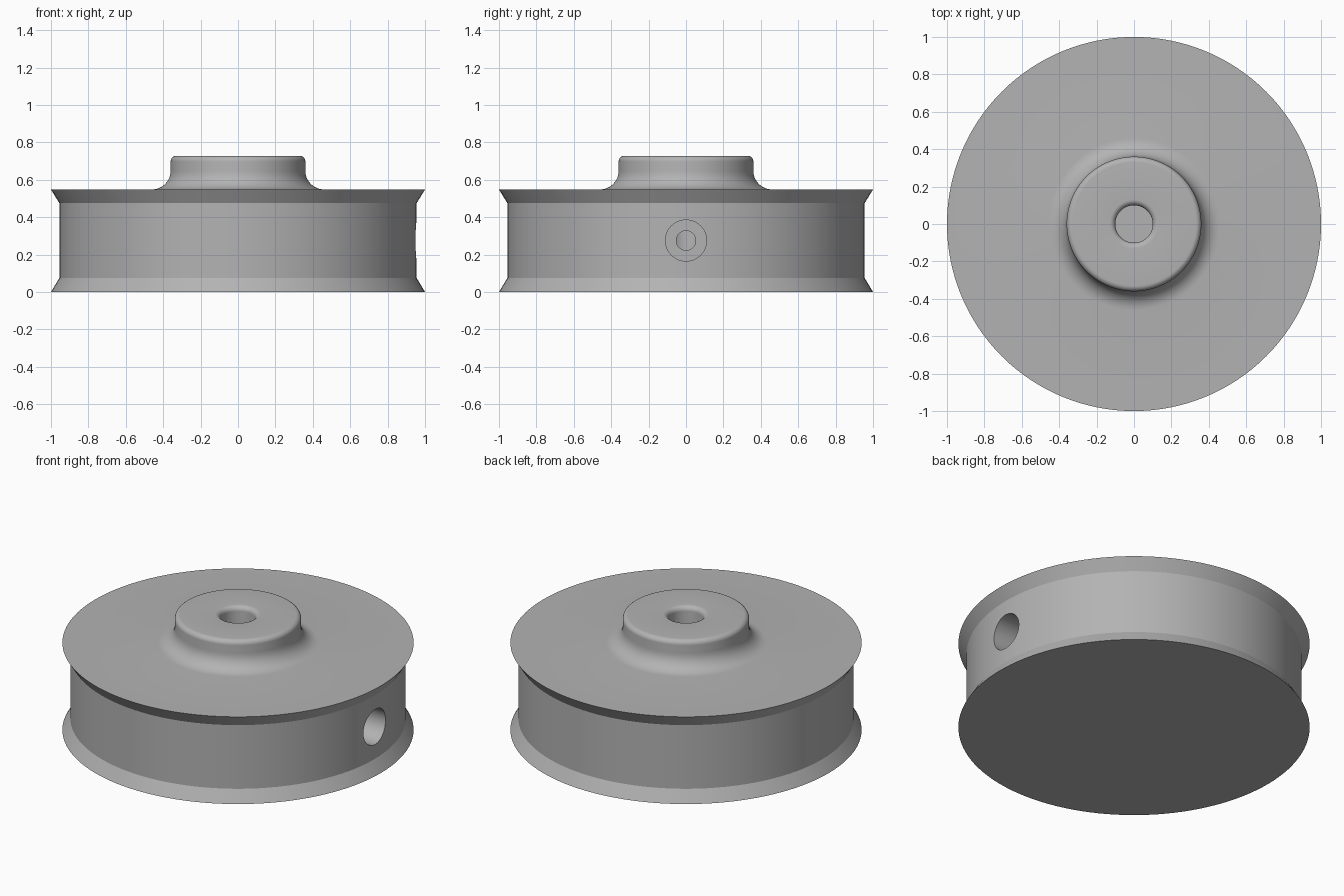
import bpy, bmesh
from math import radians, cos, sin, tau
from mathutils import Matrix, Vector

cube = bpy.data.objects.get("Cube")
if cube:
    bpy.data.objects.remove(cube, do_unlink=True)

steel = bpy.data.materials.new("plain grey")
steel.use_nodes = True
GREY = (0.45, 0.45, 0.45, 1)
steel.diffuse_color = GREY
steel.node_tree.nodes["Principled BSDF"].inputs["Base Color"].default_value = GREY


def arc(cx, cz, r, start, end, steps=8):
    """Points of a rounded corner in the profile."""
    angles = [radians(start + (end - start) * i / steps) for i in range(steps + 1)]
    return [(cx + r * cos(a), cz + r * sin(a)) for a in angles]


def lathe(name, profile, segments, matrix=Matrix()):
    """Spin a profile that starts and ends on the z axis into a closed solid."""
    bm = bmesh.new()
    verts = [bm.verts.new((r, 0, z)) for r, z in profile]
    edges = [bm.edges.new(pair) for pair in zip(verts, verts[1:])]
    bmesh.ops.spin(bm, geom=verts + edges, cent=(0, 0, 0), axis=(0, 0, 1),
                   angle=tau, steps=segments, use_duplicate=False)
    bmesh.ops.remove_doubles(bm, verts=bm.verts, dist=1e-5)
    bmesh.ops.recalc_face_normals(bm, faces=bm.faces)
    bm.transform(matrix)
    mesh = bpy.data.meshes.new(name)
    bm.to_mesh(mesh)
    bm.free()
    mesh.materials.append(steel)
    obj = bpy.data.objects.new(name, mesh)
    bpy.context.collection.objects.link(obj)
    return obj


# Flanged drum, filleted hub and blind shaft bore in one profile
profile = [(0, 0), (1, 0), (0.955, 0.075), (0.955, 0.475), (1, 0.548)]
profile += arc(0.46, 0.648, 0.1, 270, 180)
profile += arc(0.33, 0.698, 0.03, 0, 90)
profile += arc(0.13, 0.698, 0.03, 90, 180)
profile += [(0.1, 0.08), (0, 0.08)]
wheel = lathe("pulley_wheel", profile, 128)

# Stepped screw hole from the left side into the bore
to_x = Matrix.Translation(Vector((0, 0, 0.275))) @ Matrix.Rotation(radians(90), 4, "Y")
cutter = lathe("screw_hole_cutter",
               [(0, 0), (0.052, 0), (0.052, 0.4), (0.11, 0.4), (0.11, 1.2), (0, 1.2)],
               48, to_x)
cutter.hide_render = True

cut = wheel.modifiers.new("screw hole", "BOOLEAN")
cut.operation = "DIFFERENCE"
cut.solver = "EXACT"
cut.object = cutter
bpy.context.view_layer.objects.active = wheel
wheel.select_set(True)
bpy.ops.object.modifier_apply(modifier=cut.name)
bpy.data.objects.remove(cutter, do_unlink=True)

bpy.ops.object.shade_smooth_by_angle(angle=radians(25))
